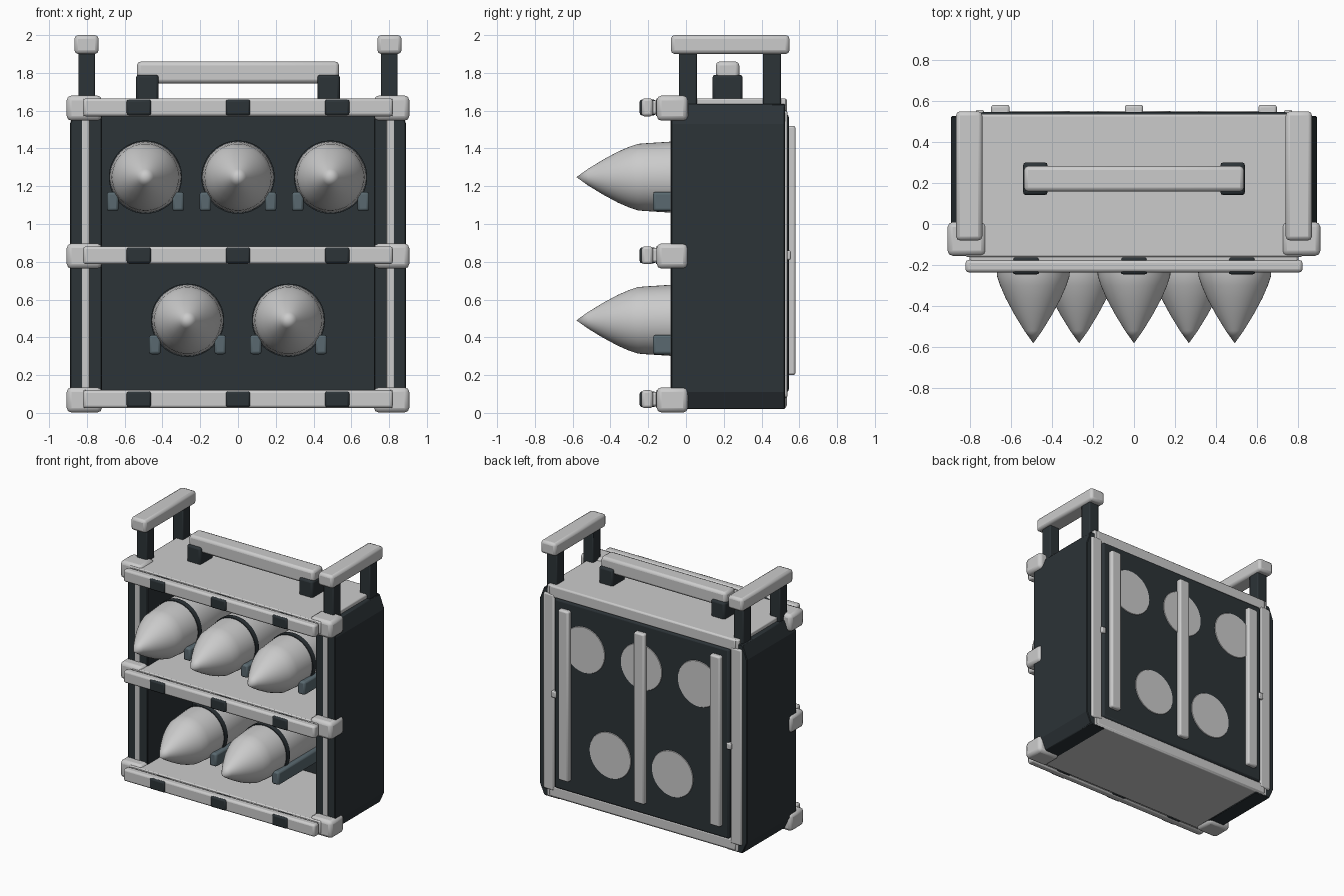
import bpy, bmesh, math
from mathutils import Vector

if "Cube" in bpy.data.objects:
    bpy.data.objects.remove(bpy.data.objects["Cube"])


def material(name, rgb):
    m = bpy.data.materials.new(name)
    m.diffuse_color = (*rgb, 1)
    m.use_nodes = True
    m.node_tree.nodes["Principled BSDF"].inputs["Base Color"].default_value = m.diffuse_color
    return m


DARK = material("dark_metal", (0.025, 0.033, 0.038))
BLUE = material("blue_grey_pad", (0.10, 0.14, 0.16))


def finish(name, bm, mat=None, bevel=0.0, segments=2, angle=35):
    bmesh.ops.recalc_face_normals(bm, faces=bm.faces)
    me = bpy.data.meshes.new(name)
    bm.to_mesh(me)
    bm.free()
    ob = bpy.data.objects.new(name, me)
    bpy.context.collection.objects.link(ob)
    if mat:
        me.materials.append(mat)
    if bevel:
        b = ob.modifiers.new("bevel", "BEVEL")
        b.width, b.segments, b.limit_method = bevel, segments, "ANGLE"
    bpy.ops.object.select_all(action="DESELECT")
    ob.select_set(True)
    bpy.context.view_layer.objects.active = ob
    bpy.ops.object.shade_smooth_by_angle(angle=math.radians(angle))
    return ob


def box(name, x, y, z, mat=None, bevel=0.012):
    """Bevelled box from (min, max) ranges."""
    bm = bmesh.new()
    bmesh.ops.create_cube(bm, size=1)
    for v in bm.verts:
        v.co = Vector([r[0] + (c + 0.5) * (r[1] - r[0]) for c, r in zip(v.co, (x, y, z))])
    return finish(name, bm, mat, bevel)


def both(name, x, y, z, mat=None, bevel=0.012):
    """The same box on the left and right sides."""
    box(name + "_right", x, y, z, mat, bevel)
    box(name + "_left", (-x[1], -x[0]), y, z, mat, bevel)


def side_wall(name, s):
    """Wall profile in x/z, chamfered on the outside, extruded along y."""
    bm = bmesh.new()
    pts = [(0.72, 0.02), (0.85, 0.02), (0.89, 0.11), (0.89, 1.53), (0.85, 1.635), (0.72, 1.635)]
    f = bm.faces.new([bm.verts.new((s * x, -0.08, z)) for x, z in pts])
    ext = bmesh.ops.extrude_face_region(bm, geom=[f])["geom"]
    bmesh.ops.translate(bm, vec=(0, 0.605, 0), verts=[v for v in ext if isinstance(v, bmesh.types.BMVert)])
    finish(name, bm, DARK, 0.005, 1, 20)


def lathe(name, profile, cx, cz, mat=None, sides=48):
    """Turn (y, radius) points around the shell axis."""
    bm = bmesh.new()
    vs = [bm.verts.new((cx + r, y, cz)) for y, r in profile]
    es = [bm.edges.new(p) for p in zip(vs, vs[1:])]
    bmesh.ops.spin(bm, geom=vs + es, cent=(cx, 0, cz), axis=(0, 1, 0), angle=math.tau, steps=sides)
    bmesh.ops.remove_doubles(bm, verts=bm.verts, dist=1e-4)
    finish(name, bm, mat)


# Side walls with light inlay strips front and back
for side, s in (("left", -1), ("right", 1)):
    side_wall("side_wall_" + side, s)
both("front_inlay", (0.787, 0.826), (-0.083, 0.0), (0.10, 1.58), None, 0.002)
both("back_inlay", (0.755, 0.85), (0.48, 0.538), (0.08, 1.60))

# Back panel and its vertical ribs
box("back_panel", (-0.75, 0.75), (0.47, 0.545), (0.11, 1.58), DARK, 0.015)
for x in (-0.65, 0, 0.65):
    box("back_rib", (x - 0.045, x + 0.045), (0.53, 0.58), (0.20, 1.52))

# Shelves with front rails, dark clips and corner clamps
for name, z, back, half in (("bottom", 0.07, 0.53, 0.82), ("middle", 0.832, 0.51, 0.74), ("top", 1.615, 0.53, 0.82)):
    low, high = z - 0.045, z + 0.05
    box(name + "_shelf", (-half, half), (-0.16, back), (low, high), None, 0.008)
    box(name + "_rail_base", (-0.80, 0.80), (-0.195, -0.12), (z - 0.035, z + 0.04))
    box(name + "_rail", (-0.82, 0.82), (-0.235, -0.175), (low, high), None, 0.015)
    for x in (-0.525, 0, 0.525):
        box(name + "_rail_clip", (x - 0.065, x + 0.065), (-0.245, -0.16), (z - 0.04, z + 0.044), DARK)
    both(name + "_clamp", (0.72, 0.907), (-0.155, 0.01), (z - 0.068, z + 0.065), None, 0.025)
for name, z in (("bottom", (0.03, 0.115)), ("top", (1.575, 1.665))):
    box(name + "_back_strip", (-0.80, 0.80), (0.48, 0.535), z)
both("back_catch", (0.73, 0.77), (0.5, 0.555), (0.81, 0.86), None, 0.008)

# Side handles
both("side_grip", (0.738, 0.866), (-0.08, 0.548), (1.90, 2.0), None, 0.02)
for y in (0.01, 0.455):
    both("side_grip_post", (0.757, 0.845), (y - 0.047, y + 0.047), (1.58, 1.91), DARK, 0.008)

# Centre carrying handle
box("centre_grip", (-0.535, 0.535), (0.158, 0.282), (1.745, 1.86), None, 0.02)
both("centre_grip_post", (0.42, 0.54), (0.14, 0.30), (1.65, 1.79), DARK, 0.015)

# Shells: pointed nose, straight body through the back panel, dark band and cradle pads
SHELL = [(-0.58, 0), (-0.52, 0.043), (-0.44, 0.092), (-0.36, 0.135), (-0.30, 0.161),
         (-0.255, 0.176), (-0.22, 0.179), (-0.08, 0.188), (0.53, 0.188), (0.549, 0.175), (0.549, 0)]
BAND = [(-0.06, 0.18), (-0.06, 0.194), (-0.02, 0.194), (-0.02, 0.18)]
for cx, cz in ((-0.49, 1.248), (0, 1.248), (0.49, 1.248), (-0.267, 0.49), (0.267, 0.49)):
    lathe("shell", SHELL, cx, cz)
    lathe("shell_band", BAND, cx, cz, DARK)
    for s in (-1, 1):
        x = cx + s * 0.173
        box("cradle_pad", (x - 0.031, x + 0.031), (-0.175, 0.48), (cz - 0.18, cz - 0.078), BLUE, 0.014)
